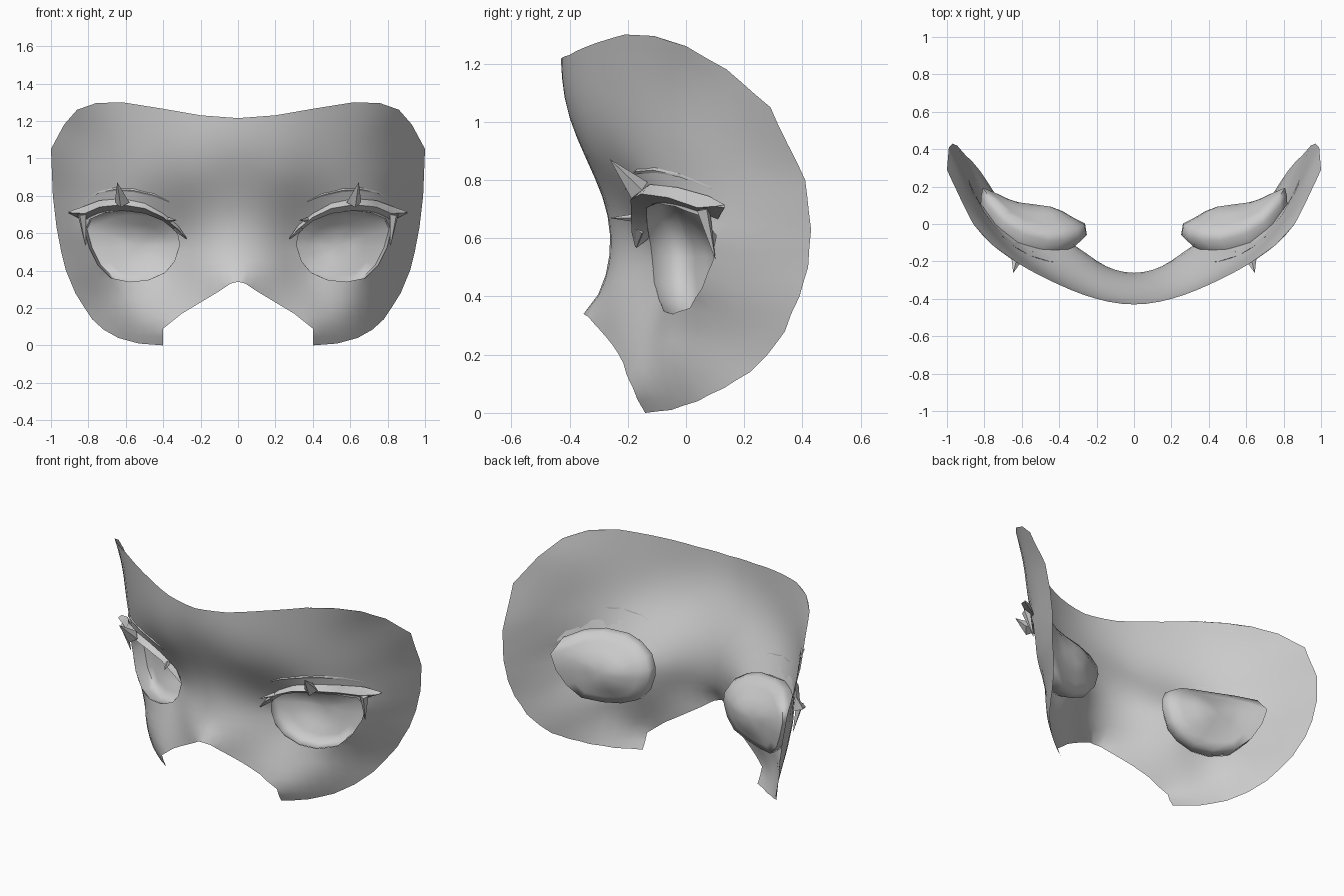
import bpy, bmesh, math
from mathutils import Vector, Matrix
from mathutils.geometry import delaunay_2d_cdt

if "Cube" in bpy.data.objects:
    bpy.data.objects.remove(bpy.data.objects["Cube"])

# Half outline of the mask as (x, y, z); first and last lie on the centre line
EDGE = [(0, -.355, .34), (.04, -.335, .33), (.1, -.3, .29), (.2, -.25, .23), (.3, -.215, .17),
        (.4, -.185, .09), (.4, -.14, 0), (.53, -.05, .01), (.64, .04, .04), (.72, .13, .085),
        (.78, .22, .14), (.82, .28, .2), (.87, .34, .28), (.92, .39, .4), (.945, .42, .5),
        (.97, .43, .63), (.99, .41, .8), (1, .29, 1.05), (.93, .14, 1.18), (.86, 0, 1.26),
        (.76, -.11, 1.295), (.62, -.21, 1.3), (.4, -.325, 1.265), (.2, -.4, 1.23), (0, -.43, 1.215)]
# Points that shape the inside: bridge, eye rim, brow, cheek
FORM = [(0, -.41, 1.05), (0, -.355, .9), (0, -.29, .75), (0, -.265, .65), (0, -.27, .5), (0, -.305, .4),
        (.2, -.205, .62), (.2, -.225, .42), (.31, -.12, .56), (.39, -.09, .4), (.58, -.045, .34),
        (.75, .055, .43), (.82, .105, .6), (.45, -.14, .7), (.62, -.1, .72), (.78, .04, .7),
        (.25, -.325, .9), (.5, -.22, .9), (.8, .03, .9), (.9, .24, .75), (.5, -.26, 1.1),
        (.25, -.375, 1.07), (.6, -.045, .2), (.45, -.13, .2), (.3, -.165, .35)]
# Eye opening as (x, z)
EYE = [(.315, .53), (.34, .45), (.39, .39), (.48, .35), (.58, .34), (.68, .36), (.75, .43),
       (.795, .52), (.82, .61), (.79, .675), (.71, .71), (.62, .72), (.5, .71), (.42, .685), (.35, .64), (.318, .58)]


def kernel(d2):
    return d2 * math.log(d2) if d2 > 1e-12 else 0.0


def solve(a, b):
    n = len(b)
    m = [r[:] + [v] for r, v in zip(a, b)]
    for i in range(n):
        p = max(range(i, n), key=lambda r: abs(m[r][i]))
        m[i], m[p] = m[p], m[i]
        for r in range(i + 1, n):
            f = m[r][i] / m[i][i]
            if f:
                m[r] = [u - f * v for u, v in zip(m[r], m[i])]
    x = [0.0] * n
    for i in reversed(range(n)):
        x[i] = (m[i][n] - sum(m[i][j] * x[j] for j in range(i + 1, n))) / m[i][i]
    return x


# Thin-plate surface y = depth(x, z) through the mirrored control points
pts = EDGE + FORM
pts = pts + [(-x, y, z) for x, y, z in pts if x > 0]
N = len(pts)
A = [[kernel((p[0] - q[0]) ** 2 + (p[2] - q[2]) ** 2) + (.0008 if p == q else 0) for q in pts]
     + [1, p[0], p[2]] for p in pts]
for row in ([1.0] * N, [p[0] for p in pts], [p[2] for p in pts]):
    A.append(list(row) + [0, 0, 0])
W = solve(A, [p[1] for p in pts] + [0, 0, 0])


def depth(x, z):
    return sum(w * kernel((x - p[0]) ** 2 + (z - p[2]) ** 2) for w, p in zip(W, pts)) + W[N] + W[N + 1] * x + W[N + 2] * z


def finish(name, verts, faces, angle, fix=True):
    me = bpy.data.meshes.new(name)
    me.from_pydata([tuple(v) for v in verts], [], faces)
    if fix:
        bm = bmesh.new()
        bm.from_mesh(me)
        bmesh.ops.recalc_face_normals(bm, faces=bm.faces)
        bm.to_mesh(me)
        bm.free()
    ob = bpy.data.objects.new(name, me)
    bpy.context.collection.objects.link(ob)
    bpy.ops.object.select_all(action='DESELECT')
    ob.select_set(True)
    bpy.context.view_layer.objects.active = ob
    bpy.ops.object.shade_smooth_by_angle(angle=math.radians(angle))
    mod = ob.modifiers.new("mirror", 'MIRROR')
    mod.use_clip = True
    return ob


def split(loop, step):
    out = []
    for a, b in zip(loop, loop[1:] + loop[:1]):
        n = max(1, math.ceil((Vector(b) - Vector(a)).length / step))
        out += [Vector(a).lerp(Vector(b), i / n) for i in range(n)]
    return out


def inside(p, loop):
    hit = False
    for a, b in zip(loop, loop[1:] + loop[:1]):
        if (a[1] > p[1]) != (b[1] > p[1]) and p[0] < a[0] + (p[1] - a[1]) * (b[0] - a[0]) / (b[1] - a[1]):
            hit = not hit
    return hit


# Mask shell: triangulated half outline with an eye opening
outer = split([(x, z) for x, _, z in EDGE], .07)
hole = split(EYE, .06)
rim = outer + hole
grid = [Vector((.05 * i, .05 * j)) for i in range(1, 21) for j in range(1, 27)]
grid = [p for p in grid if inside(p, outer) and not inside(p, hole) and min((p - q).length for q in rim) > .028]
no, nh = len(outer), len(hole)
cons = [(i, (i + 1) % no) for i in range(no)] + [(no + i, no + (i + 1) % nh) for i in range(nh)]
v2, _, tris, *_ = delaunay_2d_cdt(rim + grid, cons, [], 0, 1e-5)
keep = []
for t in tris:
    c = sum((v2[i] for i in t), Vector((0, 0))) / len(t)
    if inside(c, outer) and not inside(c, hole):
        keep.append(tuple(t))
finish("mask_shell", [(p[0], depth(p[0], p[1]), p[1]) for p in v2], keep, 60, False)

# Eye socket: short wall behind the opening, closed by a plate that bulges backward
CX, CY, CZ = .532, .105, .535
rings = [[(x, depth(x, z), z) for x, z in EYE]]
for s, wall in ((1.12, .5), (1.08, 1), (.85, 1), (.6, 1), (.35, 1)):
    ring = []
    for x, z in EYE:
        gap = .09 + .03 * max(0, (.5 - x) / .19)
        y = depth(x, z) + gap * wall
        if s < 1:
            y = CY + (y - CY) * s * s
        ring.append((CX + (x - .565) * s, y, CZ + (z - .53) * s))
    rings.append(ring)
n = len(EYE)
verts = [v for r in rings for v in r] + [(CX, CY, CZ)]
faces = [(r * n + i, r * n + (i + 1) % n, (r + 1) * n + (i + 1) % n, (r + 1) * n + i)
         for r in range(len(rings) - 1) for i in range(n)]
last = (len(rings) - 1) * n
faces += [(last + i, last + (i + 1) % n, len(verts) - 1) for i in range(n)]
finish("eye_socket", verts, faces, 75)


# Ribbon with a triangular section; stations are (x, low z, high z, reach forward)
def ribbon(name, stations, sink):
    vs = []
    for x, lo, hi, reach in stations:
        mid = (lo + hi) / 2
        y = depth(x, mid)
        tip = hi - lo < .015
        vs += [(x, y + (-reach * .8 if tip else sink), lo), (x, y - reach, mid),
               (x, y - (reach * .8 if tip else reach * .35), hi)]
    k = len(stations)
    fs = [(3 * s + i, 3 * s + (i + 1) % 3, 3 * s + 3 + (i + 1) % 3, 3 * s + 3 + i)
          for s in range(k - 1) for i in range(3)]
    fs += [(0, 1, 2), (3 * k - 3, 3 * k - 2, 3 * k - 1)]
    finish(name, vs, fs, 30)


ribbon("upper_lash", [(.275, .567, .575, .03), (.32, .6, .64, .05), (.4, .665, .705, .045), (.5, .705, .76, .045),
                      (.62, .72, .785, .045), (.74, .705, .775, .05), (.82, .665, .745, .06),
                      (.905, .705, .715, .16)], .01)
ribbon("eyelid_crease", [(.37, .765, .77, .004), (.45, .795, .812, .01), (.56, .82, .838, .01),
                         (.66, .825, .843, .01), (.75, .81, .822, .01), (.82, .77, .775, .004)], -.002)


# Single lash spikes: (base, tip, radius)
def spike(name, base, tip, radius):
    base, tip = Vector(base), Vector(tip)
    d = tip - base
    bm = bmesh.new()
    bmesh.ops.create_cone(bm, segments=4, radius1=radius, radius2=0.001, depth=d.length, cap_ends=True,
                          matrix=Matrix.Translation((base + tip) / 2) @ d.to_track_quat('Z', 'Y').to_matrix().to_4x4())
    vs = [v.co.copy() for v in bm.verts]
    bm.verts.index_update()
    fs = [[v.index for v in f.verts] for f in bm.faces]
    bm.free()
    finish(name, vs, fs, 30)


spike("centre_lash_spike", (.62, -.16, .765), (.645, -.26, .87), .04)
spike("inner_lash_spike", (.37, -.17, .67), (.33, -.26, .67), .015)
spike("inner_corner_lash", (.335, -.155, .63), (.28, -.17, .57), .018)
spike("outer_corner_lash", (.835, .06, .7), (.815, .1, .53), .025)
